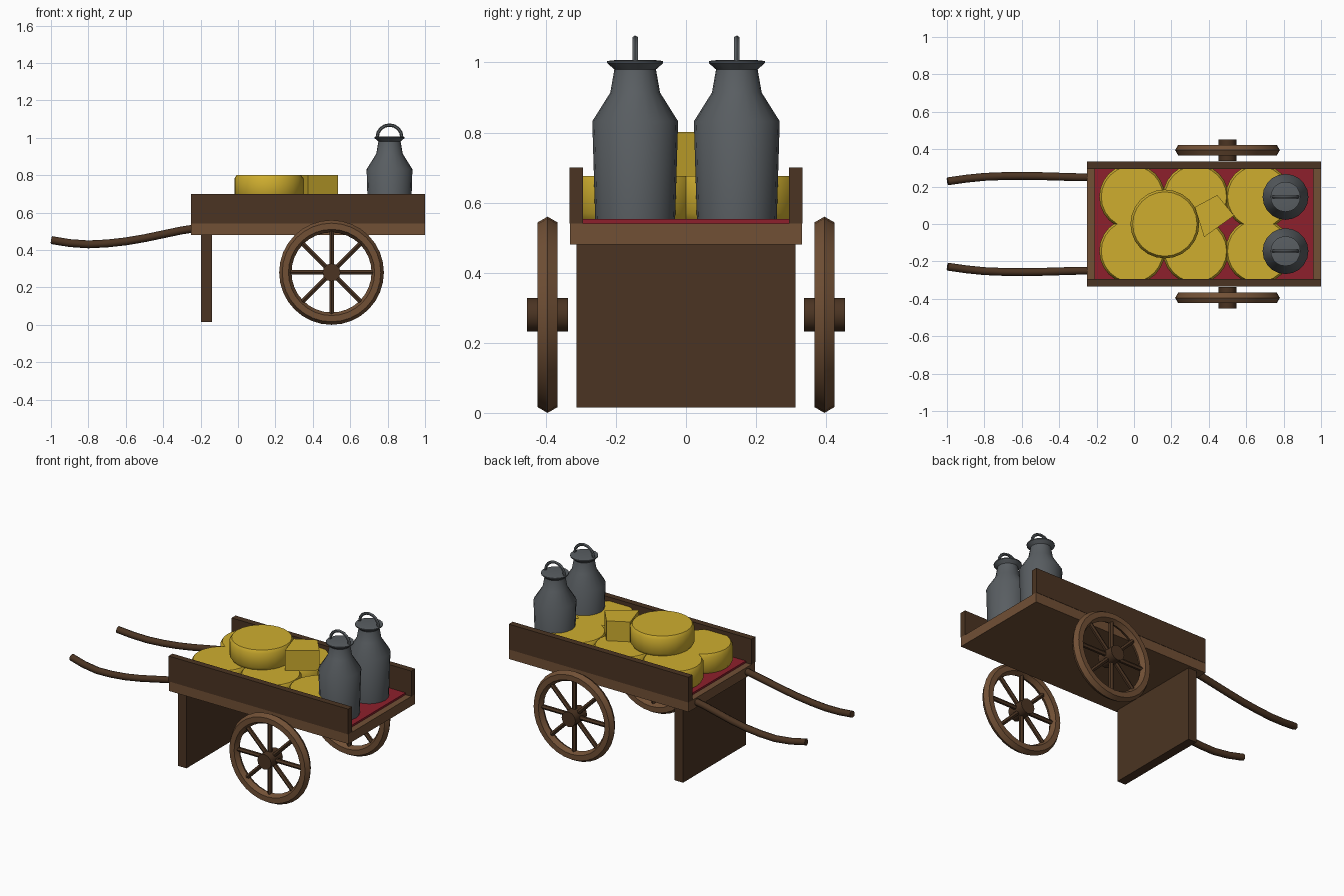
import bpy, bmesh, math
from mathutils import Matrix, Vector

if "Cube" in bpy.data.objects:
    bpy.data.objects.remove(bpy.data.objects["Cube"])


def material(name, rgb):
    m = bpy.data.materials.new(name)
    m.diffuse_color = (*rgb, 1)
    m.use_nodes = True
    m.node_tree.nodes["Principled BSDF"].inputs["Base Color"].default_value = m.diffuse_color
    return m


DARK = material("dark wood", (0.07, 0.034, 0.016))
LIGHT = material("light wood", (0.165, 0.08, 0.036))
RED = material("red cloth", (0.27, 0.014, 0.025))
YELLOW = material("cheese yellow", (0.62, 0.42, 0.028))
GREY = material("can grey", (0.1, 0.112, 0.122))


def add(name, bm, mat, loc=(0, 0, 0), smooth=None):
    bmesh.ops.recalc_face_normals(bm, faces=bm.faces)
    me = bpy.data.meshes.new(name)
    bm.to_mesh(me)
    bm.free()
    me.materials.append(mat)
    ob = bpy.data.objects.new(name, me)
    ob.location = loc
    bpy.context.collection.objects.link(ob)
    if smooth:
        bpy.ops.object.select_all(action='DESELECT')
        ob.select_set(True)
        bpy.context.view_layer.objects.active = ob
        bpy.ops.object.shade_smooth_by_angle(angle=math.radians(smooth))
    return ob


def box(name, lo, hi, mat):
    bm = bmesh.new()
    bmesh.ops.create_cube(bm, size=1)
    size = [b - a for a, b in zip(lo, hi)]
    bmesh.ops.scale(bm, vec=size, verts=bm.verts)
    return add(name, bm, mat, [(a + b) / 2 for a, b in zip(lo, hi)])


def lathe(name, profile, sides, mat, loc, smooth=35):
    """Solid of revolution about z from (radius, height) pairs, capped."""
    bm = bmesh.new()
    rings = [[bm.verts.new((r * math.cos(2 * math.pi * i / sides),
                            r * math.sin(2 * math.pi * i / sides), z))
              for i in range(sides)] for r, z in profile]
    for a, b in zip(rings, rings[1:]):
        for i in range(sides):
            j = (i + 1) % sides
            bm.faces.new((a[i], a[j], b[j], b[i]))
    bm.faces.new(rings[0])
    bm.faces.new(rings[-1])
    return add(name, bm, mat, loc, smooth)


def tube(name, points, radius, sides, mat, side_axis, smooth=None):
    """Round bar swept along points; side_axis is roughly perpendicular to the path."""
    bm = bmesh.new()
    pts = [Vector(p) for p in points]
    rings = []
    for k, p in enumerate(pts):
        t = (pts[min(k + 1, len(pts) - 1)] - pts[max(k - 1, 0)]).normalized()
        n = t.cross(Vector(side_axis)).normalized()
        s = t.cross(n)
        rings.append([bm.verts.new(p + radius * (math.cos(a) * n + math.sin(a) * s))
                      for a in (2 * math.pi * i / sides for i in range(sides))])
    for a, b in zip(rings, rings[1:]):
        for i in range(sides):
            j = (i + 1) % sides
            bm.faces.new((a[i], a[j], b[j], b[i]))
    bm.faces.new(rings[0])
    bm.faces.new(rings[-1])
    return add(name, bm, mat, smooth=smooth)


# Cart body
box("bed", (-0.25, -0.331, 0.48), (1.0, 0.331, 0.541), LIGHT)
box("cloth", (-0.21, -0.3, 0.54), (0.96, 0.3, 0.553), RED)
box("support_board", (-0.198, -0.312, 0.015), (-0.14, 0.312, 0.485), DARK)

for s, side in ((-1, "front"), (1, "back")):
    ys = sorted((s * 0.294, s * 0.333))
    box(side + "_side_board", (-0.25, ys[0], 0.541), (1.0, ys[1], 0.7), DARK)

    # Curved pull handle
    path = [(-0.2, 0.25, 0.52), (-0.3, 0.25, 0.505), (-0.4, 0.253, 0.484),
            (-0.5, 0.256, 0.463), (-0.6, 0.257, 0.446), (-0.7, 0.256, 0.435),
            (-0.8, 0.252, 0.43), (-0.9, 0.242, 0.437), (-0.997, 0.228, 0.453)]
    tube(side + "_handle", [(x, s * y, z) for x, y, z in path],
         0.021, 8, DARK, (0, 1, 0), 50)

    # Wheel rim with a six-sided section
    centre = Vector((0.5, s * 0.395, 0.28))
    bm = bmesh.new()
    n, m = 32, 6
    grid = []
    for i in range(n):
        a = 2 * math.pi * i / n
        ring = []
        for j in range(m):
            b = 2 * math.pi * j / m
            r = 0.247 + 0.033 * math.cos(b)
            ring.append(bm.verts.new((r * math.cos(a), 0.033 * math.sin(b), r * math.sin(a))))
        grid.append(ring)
    for i in range(n):
        for j in range(m):
            i2, j2 = (i + 1) % n, (j + 1) % m
            bm.faces.new((grid[i][j], grid[i2][j], grid[i2][j2], grid[i][j2]))
    add(side + "_wheel_rim", bm, LIGHT, centre, 30)

    # Hub and spokes
    hub = lathe(side + "_wheel_hub", [(0.048, -0.058), (0.048, 0.058)], 12, DARK, centre)
    hub.rotation_euler = (math.pi / 2, 0, 0)
    bm = bmesh.new()
    for k in range(8):
        bmesh.ops.create_cone(
            bm, cap_ends=True, segments=6, radius1=0.014, radius2=0.014, depth=0.2,
            matrix=Matrix.Rotation(k * math.pi / 4, 4, 'Y') @ Matrix.Translation((0, 0, 0.13)))
    add(side + "_wheel_spokes", bm, DARK, centre)

    # Cheese wheels lying on the cloth
    for k, x in enumerate((-0.01, 0.33, 0.665)):
        lathe(f"{side}_cheese_{k + 1}",
              [(0.165, 0), (0.176, 0.018), (0.176, 0.106), (0.165, 0.124)],
              24, YELLOW, (x, s * 0.145, 0.552))

    # Milk can with flared lid
    at = (0.81, s * 0.145, 0.552)
    lathe(side + "_milk_can",
          [(0.114, 0), (0.1225, 0.28), (0.071, 0.362), (0.059, 0.43)], 20, GREY, at)
    lathe(side + "_can_lid",
          [(0.056, 0.425), (0.08, 0.446), (0.08, 0.452), (0.055, 0.455)], 20, GREY, at)
    arc = [(0.81 + 0.066 * math.cos(a), s * 0.145, 1.002 + 0.066 * math.sin(a))
           for a in (math.pi * i / 8 for i in range(9))]
    tube(side + "_can_handle", arc, 0.009, 6, GREY, (0, 1, 0), 50)

# Cheese wheel stacked on top
lathe("top_cheese", [(0.172, 0), (0.184, 0.018), (0.184, 0.107), (0.172, 0.125)],
      24, YELLOW, (0.165, 0, 0.676))

# Cut piece of cheese beside it
bm = bmesh.new()
corners = [(0.445, 0.155), (0.535, 0.045), (0.375, -0.07), (0.325, 0.09)]
low = bm.faces.new([bm.verts.new((x, y, 0.676)) for x, y in corners])
top = bmesh.ops.extrude_face_region(bm, geom=[low])
bmesh.ops.translate(bm, vec=(0, 0, 0.125),
                    verts=[v for v in top["geom"] if isinstance(v, bmesh.types.BMVert)])
if not low.is_valid or len(bm.faces) < 6:
    bm.faces.new([v for v in bm.verts if v.co.z < 0.7])
add("cheese_piece", bm, YELLOW)
